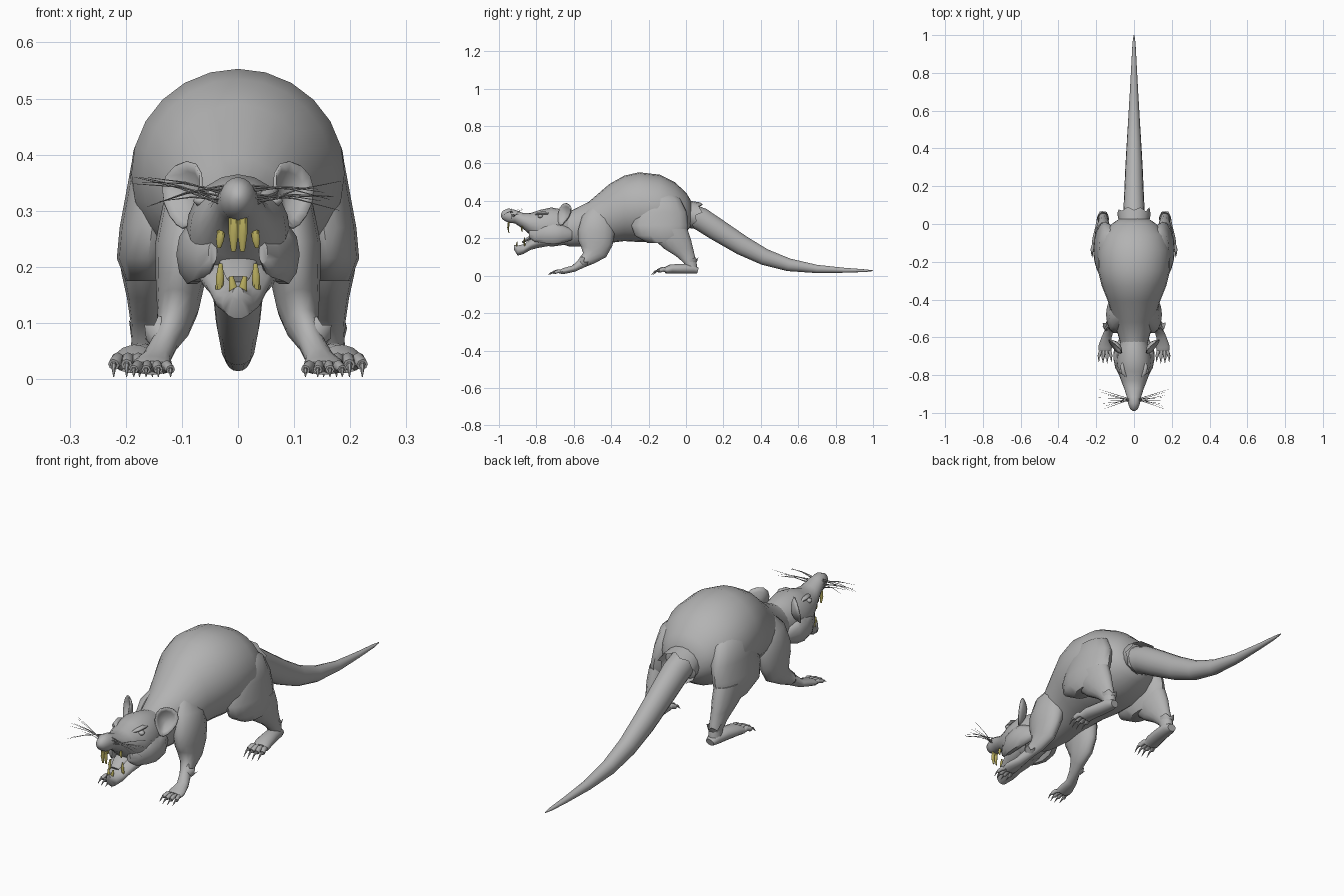
import bpy, bmesh, math, random
from mathutils import Vector

random.seed(4)
cube = bpy.data.objects.get("Cube")
if cube:
    bpy.data.objects.remove(cube, do_unlink=True)


def material(name, color):
    m = bpy.data.materials.new(name)
    m.use_nodes = True
    m.diffuse_color = color
    m.node_tree.nodes["Principled BSDF"].inputs["Base Color"].default_value = color
    return m


FUR = material("grey fur", (0.45, 0.45, 0.45, 1))
TOOTH = material("yellow tooth", (0.47, 0.41, 0.11, 1))


def finish(name, bm, mat=FUR):
    bmesh.ops.recalc_face_normals(bm, faces=bm.faces)
    me = bpy.data.meshes.new(name)
    bm.to_mesh(me)
    bm.free()
    me.materials.append(mat)
    ob = bpy.data.objects.new(name, me)
    bpy.context.collection.objects.link(ob)
    bpy.ops.object.select_all(action="DESELECT")
    ob.select_set(True)
    bpy.context.view_layer.objects.active = ob
    bpy.ops.object.shade_smooth_by_angle(angle=math.radians(50))
    return ob


def tube(name, path, sides=14, axis=None, ref=(1, 0, 0), mat=FUR):
    """Loft ellipses (x, y, z, radius along ref, other radius) along a path."""
    bm = bmesh.new()
    centres = [Vector(p[:3]) for p in path]
    rings = []
    for i, p in enumerate(path):
        ahead, behind = centres[min(i + 1, len(path) - 1)], centres[max(i - 1, 0)]
        t = Vector(axis) if axis else (ahead - behind).normalized()
        side = Vector(ref)
        side = (side - t * side.dot(t)).normalized()
        other = t.cross(side)
        ring = []
        for k in range(sides):
            a = math.tau * k / sides
            ring.append(bm.verts.new(centres[i] + side * p[3] * math.cos(a) + other * p[4] * math.sin(a)))
        rings.append(ring)
    for a, b in zip(rings, rings[1:]):
        for k in range(sides):
            n = (k + 1) % sides
            bm.faces.new((a[k], a[n], b[n], b[k]))
    bm.faces.new(rings[0])
    bm.faces.new(rings[-1])
    return finish(name, bm, mat)


def trunk(name, profile, sides=20):
    """Upright rings along y from (y, top, bottom, half width)."""
    path = [(0, y, (a + b) / 2, w, (a - b) / 2) for y, a, b, w in profile]
    return tube(name, path, sides, axis=(0, 1, 0))


def tuft_band(name, centre, direction, rx, rz, length, count=12, notch=0.5):
    """Ragged band of fur around a limb or the tail."""
    bm = bmesh.new()
    d = Vector(direction).normalized()
    side = (Vector((1, 0, 0)) - d * d.x).normalized()
    up = d.cross(side)
    inner, outer = [], []
    for k in range(count):
        a = math.tau * k / count
        spoke = side * rx * math.cos(a) + up * rz * math.sin(a)
        reach = length * (1 if k % 2 else notch) * random.uniform(0.85, 1.05)
        inner.append(bm.verts.new(Vector(centre) + spoke * 0.95))
        outer.append(bm.verts.new(Vector(centre) + spoke * 1.08 + d * reach))
    for k in range(count):
        n = (k + 1) % count
        bm.faces.new((inner[k], inner[n], outer[n], outer[k]))
    return finish(name, bm)


def ear(name, s):
    """Cupped oval facing forwards and outwards, broader at the top."""
    bm = bmesh.new()
    face = Vector((s * 0.68, -0.7, 0.2)).normalized()
    up = Vector((s * 0.35, 0.05, 1))
    up = (up - face * up.dot(face)).normalized()
    side = up.cross(face)
    centre = Vector((s * 0.1, -0.655, 0.328))
    mid = bm.verts.new(centre - face * 0.025)
    last = None
    for f in (0.4, 0.75, 1):
        ring = []
        for k in range(14):
            a = math.tau * k / 14
            taper = 1 + 0.35 * math.sin(a)
            ring.append(bm.verts.new(centre + side * 0.044 * f * taper * math.cos(a)
                                     + up * 0.06 * f * math.sin(a) - face * 0.025 * (1 - f * f)))
        for k in range(14):
            n = (k + 1) % 14
            bm.faces.new((last[k], last[n], ring[n], ring[k]) if last else (mid, ring[k], ring[n]))
        last = ring
    ob = finish(name, bm)
    mod = ob.modifiers.new("thickness", "SOLIDIFY")
    mod.thickness = 0.005


def paw_toes(name, s, x, y, z, spread, reach, r):
    """Four toes, each ending in a pointed claw."""
    for i in range(4):
        u = i - 1.5
        bx, tx = s * (x + u * spread * 0.7), s * (x + u * spread * 1.15)
        ty = y - reach * (1 - 0.08 * u * u)
        tube(f"{name}_toe_{i + 1}", [(bx, y, z, r, r), ((bx + tx) / 2, (y + ty) / 2, z + r * 0.7, r, r * 1.1),
                                     (tx, ty, z - r * 0.1, r * 0.9, r * 0.9)], 8)
        tube(f"{name}_claw_{i + 1}", [(tx, ty + r, z, r * 0.6, r * 0.6),
                                      (tx, ty - r * 1.2, z - r * 0.2, r * 0.45, r * 0.45),
                                      (tx, ty - r * 3, 0.004, 0.0008, 0.0008)], 6)


# Trunk, head and jaw
trunk("body", [(-0.70, .33, .18, .06), (-0.62, .345, .155, .075), (-0.52, .395, .155, .105),
               (-0.41, .49, .175, .138), (-0.33, .535, .185, .17), (-0.25, .553, .18, .19),
               (-0.14, .54, .18, .193), (-0.06, .50, .20, .168), (0, .445, .235, .118),
               (.03, .395, .265, .075)], 24)
trunk("head", [(-0.59, .335, .20, .055), (-0.65, .352, .165, .08), (-0.72, .365, .155, .093),
               (-0.78, .352, .17, .086), (-0.83, .335, .215, .068), (-0.87, .335, .25, .052),
               (-0.915, .352, .28, .038), (-0.95, .36, .283, .032), (-0.98, .347, .3, .02),
               (-0.99, .33, .318, .006)])
trunk("lower_jaw", [(-0.72, .235, .16, .07), (-0.79, .22, .148, .07), (-0.83, .195, .138, .056),
                    (-0.87, .168, .115, .042), (-0.9, .162, .107, .028), (-0.92, .165, .14, .01)], 14)
tube("tongue", [(0, -0.8, .215, .035, .012), (0, -0.84, .2, .03, .01), (0, -0.875, .178, .02, .006)], 10)

# Tail
tube("tail", [(0, y, z, w, r) for y, z, w, r in (
    (0, .335, .056, .06), (.08, .302, .056, .062), (.16, .25, .052, .06), (.3, .162, .046, .053),
    (.42, .10, .039, .044), (.55, .058, .031, .034), (.7, .036, .022, .022), (.85, .029, .014, .013),
    (.96, .027, .008, .007), (1, .027, .002, .002))], 16)
tuft_band("tail_fur_collar", (0, .0, .34), (0, 1, -0.35), .082, .068, .08, 16, .75)

for s, label in ((1, "left_"), (-1, "right_")):
    # Front leg
    tube(label + "front_leg", [(s * .06, -.46, .36, .03, .05), (s * .08, -.47, .30, .055, .09),
                               (s * .095, -.48, .23, .054, .1), (s * .103, -.485, .175, .044, .095),
                               (s * .107, -.495, .13, .038, .076), (s * .115, -.52, .095, .03, .042),
                               (s * .13, -.56, .065, .023, .026), (s * .145, -.6, .038, .026, .018),
                               (s * .153, -.65, .026, .036, .016), (s * .153, -.67, .02, .034, .013)])
    tuft_band(label + "wrist_fur", (s * .13, -.55, .07), (s * .25, .5, .45), .028, .028, .035)
    paw_toes(label + "front", s, .153, -.66, .018, .019, .052, .009)

    # Cheek
    tube(label + "cheek", [(s * .06, -.61, .22, .02, .03), (s * .078, -.66, .222, .028, .05),
                           (s * .082, -.71, .222, .028, .055), (s * .074, -.76, .222, .026, .05),
                           (s * .058, -.81, .215, .016, .035), (s * .045, -.84, .225, .008, .02)],
         10, axis=(0, 1, 0))

    # Hind leg
    tube(label + "thigh", [(s * .11, -.12, .45, .025, .04), (s * .13, -.13, .41, .055, .1),
                           (s * .142, -.135, .34, .056, .14), (s * .153, -.14, .27, .058, .152),
                           (s * .16, -.135, .215, .056, .14), (s * .16, -.115, .175, .04, .09)],
         16, axis=(0, 0, -1))
    tube(label + "shin", [(s * .16, -.1, .25, .05, .11), (s * .162, -.07, .19, .046, .1),
                          (s * .162, -.04, .145, .036, .08), (s * .162, -.003, .105, .03, .052),
                          (s * .163, .022, .07, .027, .036), (s * .165, .03, .035, .027, .03)],
         axis=(0, 0, -1))
    tube(label + "hind_foot", [(s * .163, .063, .028, .02, .016), (s * .165, .035, .036, .03, .026),
                               (s * .172, -.02, .037, .033, .027), (s * .183, -.08, .036, .037, .025),
                               (s * .188, -.11, .028, .036, .018)])
    tuft_band(label + "ankle_fur", (s * .163, .02, .075), (0, .3, 1), .029, .037, .035, 10)
    paw_toes(label + "hind", s, .187, -.1, .027, .02, .052, .0115)

    # Ear, eye and brow
    ear(label + "ear", s)
    tube(label + "eye", [(s * .052, -.775, .316, .008, .008), (s * .063, -.778, .318, .014, .011),
                         (s * .072, -.781, .318, .012, .009), (s * .078, -.783, .318, .004, .003)],
         10, ref=(0, 1, 0))
    tube(label + "brow", [(s * .038, -.81, .325, .004, .004), (s * .055, -.79, .333, .011, .008),
                          (s * .062, -.755, .336, .011, .008), (s * .06, -.73, .33, .004, .004)], 8)

    # Whiskers
    for i in range(8):
        root = Vector((s * .026, -.925 - .006 * (i % 3), .31 + .005 * i))
        tip = Vector((s * random.uniform(.14, .19), -.875 - .015 * i, .298 + random.uniform(0, .065)))
        bend = (root + tip) / 2 + Vector((0, 0, .006))
        tube(f"{label}whisker_{i + 1}", [(*root, .0018, .0018), (*bend, .0013, .0013),
                                        (*tip, .0004, .0004)], 4, ref=(0, 0, 1))

    # Teeth: root x, tip x, y, root height, tip height, half width
    for name, x, x2, y, top, low, w in (("upper_incisor", .008, .008, -.947, .287, .228, .0085),
                                        ("upper_fang", .03, .034, -.875, .264, .234, .007),
                                        ("lower_incisor", .006, .012, -.902, .143, .183, .0075),
                                        ("lower_fang", .033, .031, -.862, .16, .206, .007)):
        tube(label + name, [(s * x, y, top, w, w * .7), (s * (x + x2) / 2, y - .004, (top + low) / 2, w, w * .7),
                            (s * x2, y, low, w * .5, w * .3)], 6, mat=TOOTH)
